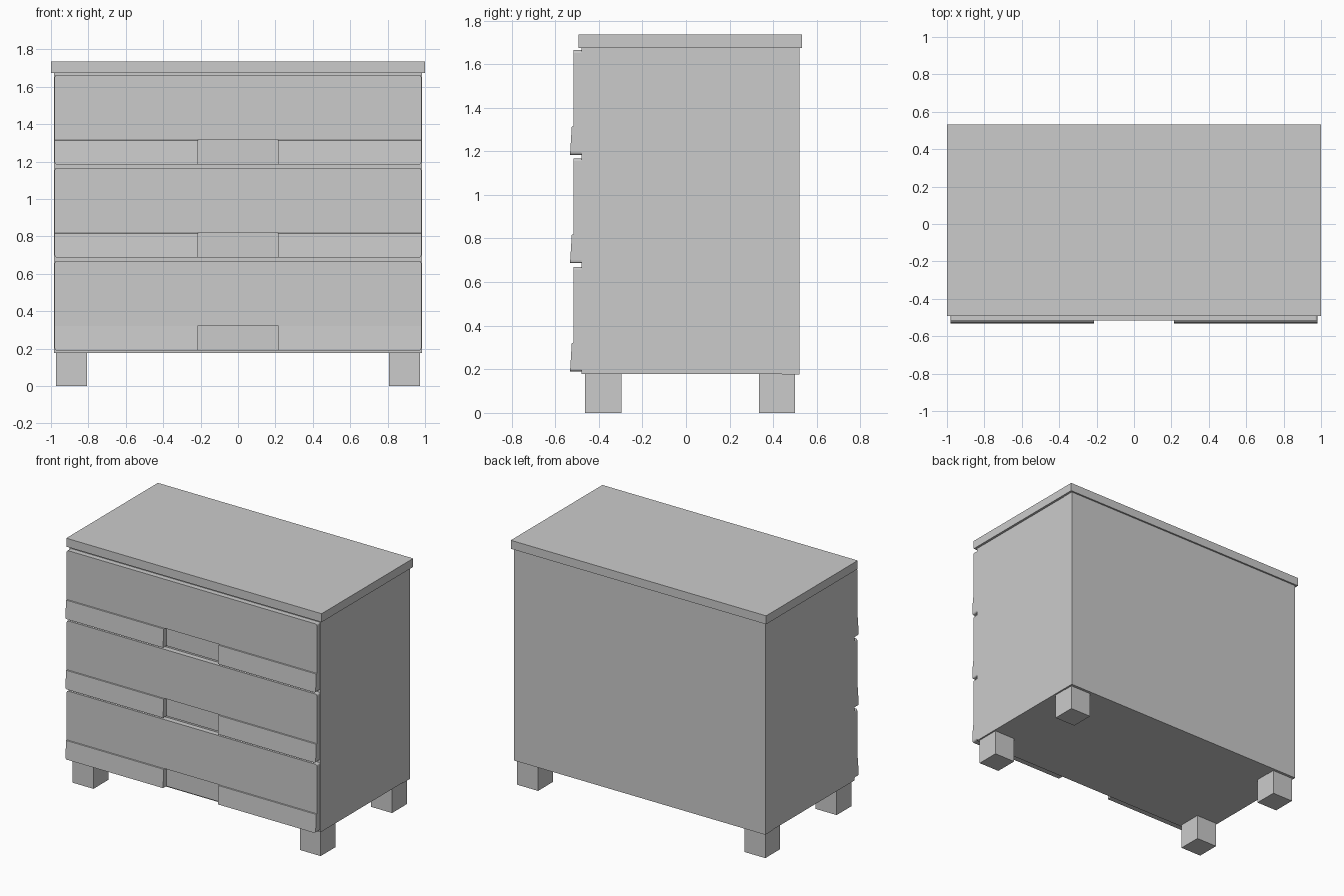
import bpy, bmesh

if "Cube" in bpy.data.objects:
    bpy.data.objects.remove(bpy.data.objects["Cube"])


def add_object(name, bm):
    bmesh.ops.recalc_face_normals(bm, faces=bm.faces)
    mesh = bpy.data.meshes.new(name)
    bm.to_mesh(mesh)
    bm.free()
    obj = bpy.data.objects.new(name, mesh)
    bpy.context.collection.objects.link(obj)
    return obj


def box(name, x0, x1, y0, y1, z0, z1):
    bm = bmesh.new()
    bmesh.ops.create_cube(bm, size=1)
    for v in bm.verts:
        v.co.x = x1 if v.co.x > 0 else x0
        v.co.y = y1 if v.co.y > 0 else y0
        v.co.z = z1 if v.co.z > 0 else z0
    return add_object(name, bm)


def drawer(name, z):
    # side profile (y, z) with the flared lower lip, extruded across the width
    profile = [(-0.478, 0), (-0.532, 0), (-0.524, 0.13),
               (-0.517, 0.132), (-0.517, 0.48), (-0.478, 0.48)]
    bm = bmesh.new()
    face = bm.faces.new([bm.verts.new((-0.98, y, z + h)) for y, h in profile])
    ext = bmesh.ops.extrude_face_region(bm, geom=[face])
    new = [g for g in ext["geom"] if isinstance(g, bmesh.types.BMVert)]
    bmesh.ops.translate(bm, verts=new, vec=(1.96, 0, 0))
    # small rounded corners seen from the front
    corners = [e for e in bm.edges
               if abs(e.verts[0].co.y - e.verts[1].co.y) > 0.03
               and abs(e.verts[0].co.z - e.verts[1].co.z) < 1e-5]
    bmesh.ops.bevel(bm, geom=corners, offset=0.012, segments=3,
                    profile=0.5, affect="EDGES")
    obj = add_object(name, bm)
    # recessed finger pull in the middle of the lip
    cutter = box(name + "_pull_cutter", -0.215, 0.215, -0.6, -0.495,
                 z - 0.05, z + 0.133)
    cutter.hide_render = True
    cutter.hide_viewport = False
    cutter.display_type = "WIRE"
    mod = obj.modifiers.new("finger_pull", "BOOLEAN")
    mod.operation = "DIFFERENCE"
    mod.solver = "EXACT"
    mod.object = cutter


# carcass, back panel and top
box("carcass", -0.983, 0.983, -0.48, 0.44, 0.178, 1.675)
box("back_panel", -0.985, 0.985, 0.44, 0.52, 0.176, 1.675)
box("top_slab", -1.0, 1.0, -0.493, 0.532, 1.675, 1.735)

# three drawer fronts
for i, z in enumerate((0.19, 0.687, 1.184)):
    drawer(f"drawer_front_{i + 1}", z)

# four square legs
for side, x in (("left", -0.89), ("right", 0.89)):
    for end, y in (("front", -0.38), ("back", 0.418)):
        box(f"{end}_{side}_leg", x - 0.082, x + 0.082,
            y - 0.083, y + 0.083, 0, 0.18)
